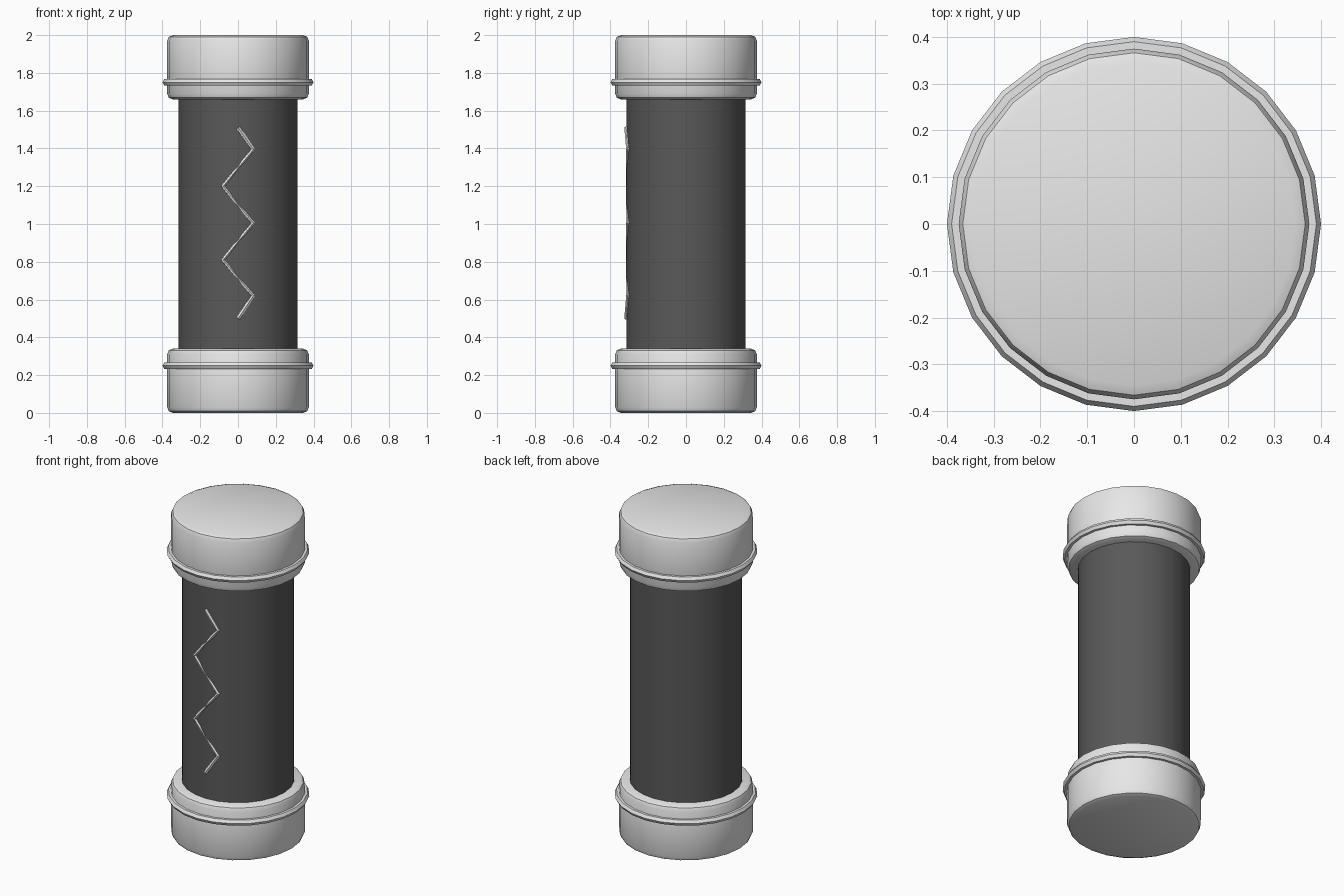
import bpy, math

if "Cube" in bpy.data.objects:
    bpy.data.objects.remove(bpy.data.objects["Cube"])

def material(name, v):
    m = bpy.data.materials.new(name)
    m.diffuse_color = (v, v, v, 1)
    m.use_nodes = True
    m.node_tree.nodes["Principled BSDF"].inputs["Base Color"].default_value = m.diffuse_color
    return m

light = material("light grey", 0.8)
dark = material("dark grey", 0.1)

def finish(name, mat):
    ob = bpy.context.object
    ob.name = name
    ob.data.materials.clear()
    ob.data.materials.append(mat)
    bpy.ops.object.shade_smooth_by_angle(angle=math.radians(30))
    return ob

def cylinder(name, radius, z0, z1, mat, bevel=0):
    bpy.ops.mesh.primitive_cylinder_add(vertices=24, radius=radius, depth=z1 - z0,
                                        location=(0, 0, (z0 + z1) / 2),
                                        rotation=(0, 0, math.pi / 2))
    ob = bpy.context.object
    if bevel:
        mod = ob.modifiers.new("rounded rims", 'BEVEL')
        mod.width, mod.segments = bevel, 2
        mod.limit_method = 'ANGLE'
        mod.angle_limit = math.radians(40)
        bpy.ops.object.modifier_apply(modifier=mod.name)
    return finish(name, mat)

# dark tube body
R = 0.315
cylinder("tube_body", R, 0.05, 1.95, dark)

# end caps with a thin ring around each
for side, z0, z1, zr in (("lower", 0.0, 0.34, 0.25), ("upper", 1.66, 2.0, 1.75)):
    cylinder(side + "_cap", 0.375, z0, z1, light, bevel=0.03)
    bpy.ops.mesh.primitive_torus_add(major_segments=24, minor_segments=6,
                                     major_radius=0.38, minor_radius=0.02,
                                     location=(0, 0, zr))
    finish(side + "_ring", light)

# zigzag crack half sunk into the front of the tube
path = [(0, 1.51), (0.08, 1.395), (-0.08, 1.2), (0.08, 1.005),
        (-0.08, 0.81), (0.08, 0.62), (0, 0.5)]
curve = bpy.data.curves.new("zigzag_crack", 'CURVE')
curve.dimensions = '3D'
curve.bevel_depth = 0.012
curve.bevel_resolution = 1
curve.use_fill_caps = True
spline = curve.splines.new('POLY')
spline.points.add(len(path) - 1)
for p, (x, z) in zip(spline.points, path):
    p.co = (x, -math.sqrt(R * R - x * x), z, 1)
crack = bpy.data.objects.new("zigzag_crack", curve)
bpy.context.collection.objects.link(crack)
bpy.ops.object.select_all(action='DESELECT')
crack.select_set(True)
bpy.context.view_layer.objects.active = crack
bpy.ops.object.convert(target='MESH')
finish("zigzag_crack", light)
